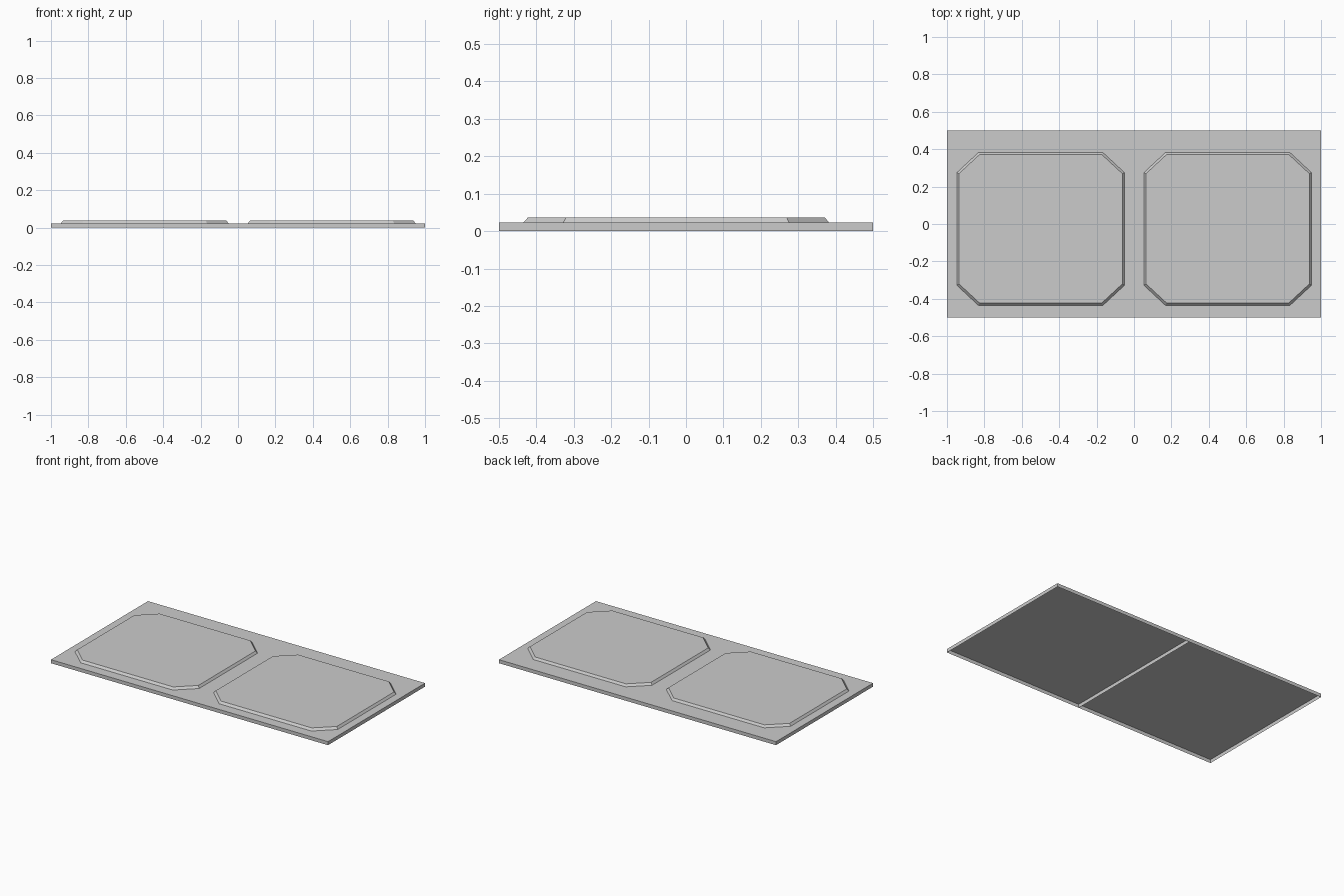
import bpy
import bmesh

if "Cube" in bpy.data.objects:
    bpy.data.objects.remove(bpy.data.objects["Cube"], do_unlink=True)

SLAB_TOP = 0.023
PANEL_TOP = 0.037

grey = bpy.data.materials.new("light grey")
grey.use_nodes = True
color = (0.6, 0.6, 0.6, 1)
grey.diffuse_color = color
grey.node_tree.nodes["Principled BSDF"].inputs["Base Color"].default_value = color


def rectangle(x0, x1, y0, y1):
    return [(x0, y0), (x1, y0), (x1, y1), (x0, y1)]


def octagon(x0, x1, y0, y1, cx, cy):
    """Rectangle with cut corners, counter-clockwise."""
    return [(x0 + cx, y0), (x1 - cx, y0), (x1, y0 + cy), (x1, y1 - cy),
            (x1 - cx, y1), (x0 + cx, y1), (x0, y1 - cy), (x0, y0 + cy)]


def open_shell(name, lower, upper, z0, z1):
    """Join two outlines with side walls and cap the top only."""
    bm = bmesh.new()
    low = [bm.verts.new((x, y, z0)) for x, y in lower]
    high = [bm.verts.new((x, y, z1)) for x, y in upper]
    for i in range(len(low)):
        j = (i + 1) % len(low)
        bm.faces.new((low[i], low[j], high[j], high[i]))
    bm.faces.new(high)
    mesh = bpy.data.meshes.new(name)
    bm.to_mesh(mesh)
    bm.free()
    mesh.materials.append(grey)
    obj = bpy.data.objects.new(name, mesh)
    bpy.context.collection.objects.link(obj)
    return obj


# Two square tiles, hollow underneath, each with a raised cut-corner panel
for side, x in (("right", -1), ("left", 0)):
    base = rectangle(x, x + 1, -0.5, 0.5)
    open_shell(side + "_tile", base, base, 0, SLAB_TOP)
    foot = octagon(x + 0.053, x + 0.949, -0.435, 0.382, 0.115, 0.107)
    top = octagon(x + 0.064, x + 0.938, -0.422, 0.371, 0.11, 0.102)
    open_shell(side + "_raised_panel", foot, top, SLAB_TOP, PANEL_TOP)
